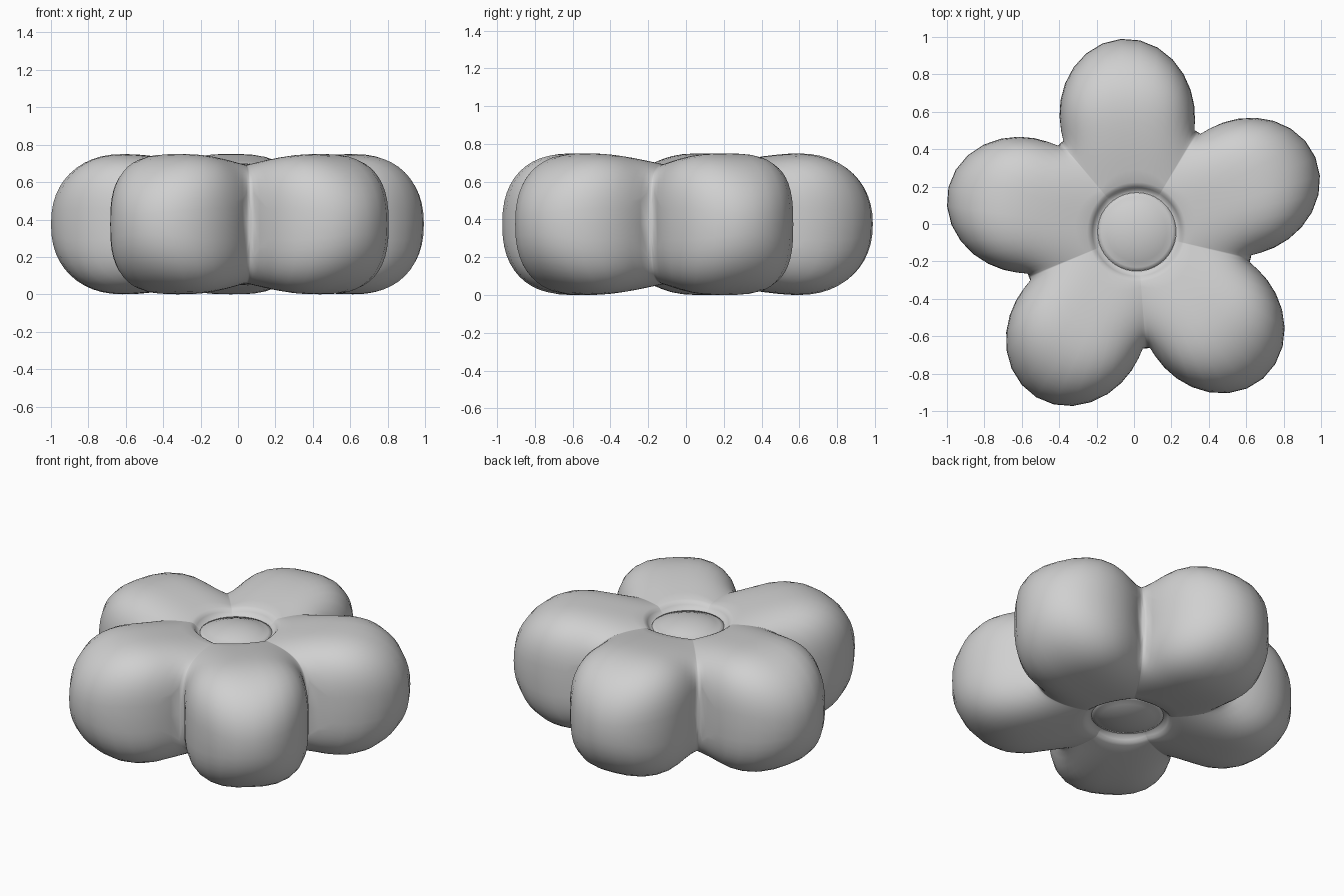
import bpy, bmesh, math
from math import sin, cos, radians, pi

cube = bpy.data.objects.get("Cube")
if cube:
    bpy.data.objects.remove(cube, do_unlink=True)

CENTRE = (0.015, -0.042, 0.375)
FIRST_ANGLE = 94.7            # direction of the rear petal
REACH, LENGTH, WIDTH = 0.625, 0.41, 0.362   # petal ellipse
HALF = 0.375                  # half thickness of a petal
CORE = 0.625                  # radius of the body joining the petals
LIP = 0.265                   # where petals roll down to the centre
STEPS, RINGS = 10, 18

grey = bpy.data.materials.new("soft grey")
grey.use_nodes = True
grey.diffuse_color = (0.63, 0.63, 0.63, 1)
grey.node_tree.nodes["Principled BSDF"].inputs["Base Color"].default_value = (0.63, 0.63, 0.63, 1)


def skin(name, columns):
    """Join a closed loop of point columns into a smooth mesh."""
    bm = bmesh.new()
    grid = [[bm.verts.new(p) for p in col] for col in columns]
    for i, col in enumerate(grid):
        nxt = grid[(i + 1) % len(grid)]
        for j in range(len(col) - 1):
            bm.faces.new((col[j], col[j + 1], nxt[j + 1], nxt[j]))
    bmesh.ops.remove_doubles(bm, verts=bm.verts, dist=1e-5)
    bmesh.ops.recalc_face_normals(bm, faces=bm.faces)
    for f in bm.faces:
        f.smooth = True
    mesh = bpy.data.meshes.new(name)
    bm.to_mesh(mesh)
    bm.free()
    mesh.materials.append(grey)
    obj = bpy.data.objects.new(name, mesh)
    obj.location = CENTRE
    bpy.context.collection.objects.link(obj)
    return obj


def outline(a):
    """Outer radius along a ray at angle a from the petal axis."""
    c, s = cos(a) / LENGTH, sin(a) / WIDTH
    k = REACH / LENGTH
    qa, qb, qc = c * c + s * s, -2 * c * k, k * k - 1
    root = max(0, qb * qb - 4 * qa * qc) ** 0.5
    return max((-qb + root) / (2 * qa), CORE)


def thickness(r, a):
    """Half thickness: petal, boxier across than along, blended with the core."""
    u, v = r * cos(a), r * sin(a)
    along, across = max(0, (u - REACH) / LENGTH) ** 2, (v / WIDTH) ** 2
    q = along + across
    power = 1.1 + 0.45 * across / max(q, 0.001)
    ridge = HALF - 0.06 * max(0, (REACH - u) / 0.4) ** 1.5
    petal = ridge * max(0, 1 - q ** power) ** (0.5 / power)
    core = 0.29 * max(0, 1 - (r / CORE) ** 12) ** 0.4
    return (petal ** 14 + core ** 14) ** (1 / 14)


def mirrored(top):
    """Complete a top profile with its underside."""
    return top + [(r, -h) for r, h in reversed(top)]


def turn(profile, angle):
    return [(r * cos(angle), r * sin(angle), h) for r, h in profile]


# Five petals in one continuous shell
columns = []
for n in range(5):
    for k in range(-STEPS, STEPS):
        a = radians(36) * sin(pi / 2 * k / STEPS)
        edge, lip = outline(a), thickness(LIP, a)
        top = [(0.21, 0.279), (0.222, 0.281), (0.237, lip - 0.022), (0.249, lip - 0.008)]
        for j in range(RINGS):
            r = LIP + (edge - LIP) * sin(pi / 2 * j / RINGS)
            top.append((r, thickness(r, a)))
        top.append((edge, 0))
        columns.append(turn(mirrored(top), radians(FIRST_ANGLE + 72 * n) + a))
skin("petals", columns)

# Domed centre button
dome = [(0, 0.325), (0.06, 0.322), (0.12, 0.31), (0.16, 0.296), (0.19, 0.283), (0.21, 0.279)]
skin("flower_centre", [turn(mirrored(dome), 2 * pi * i / 40) for i in range(40)])
